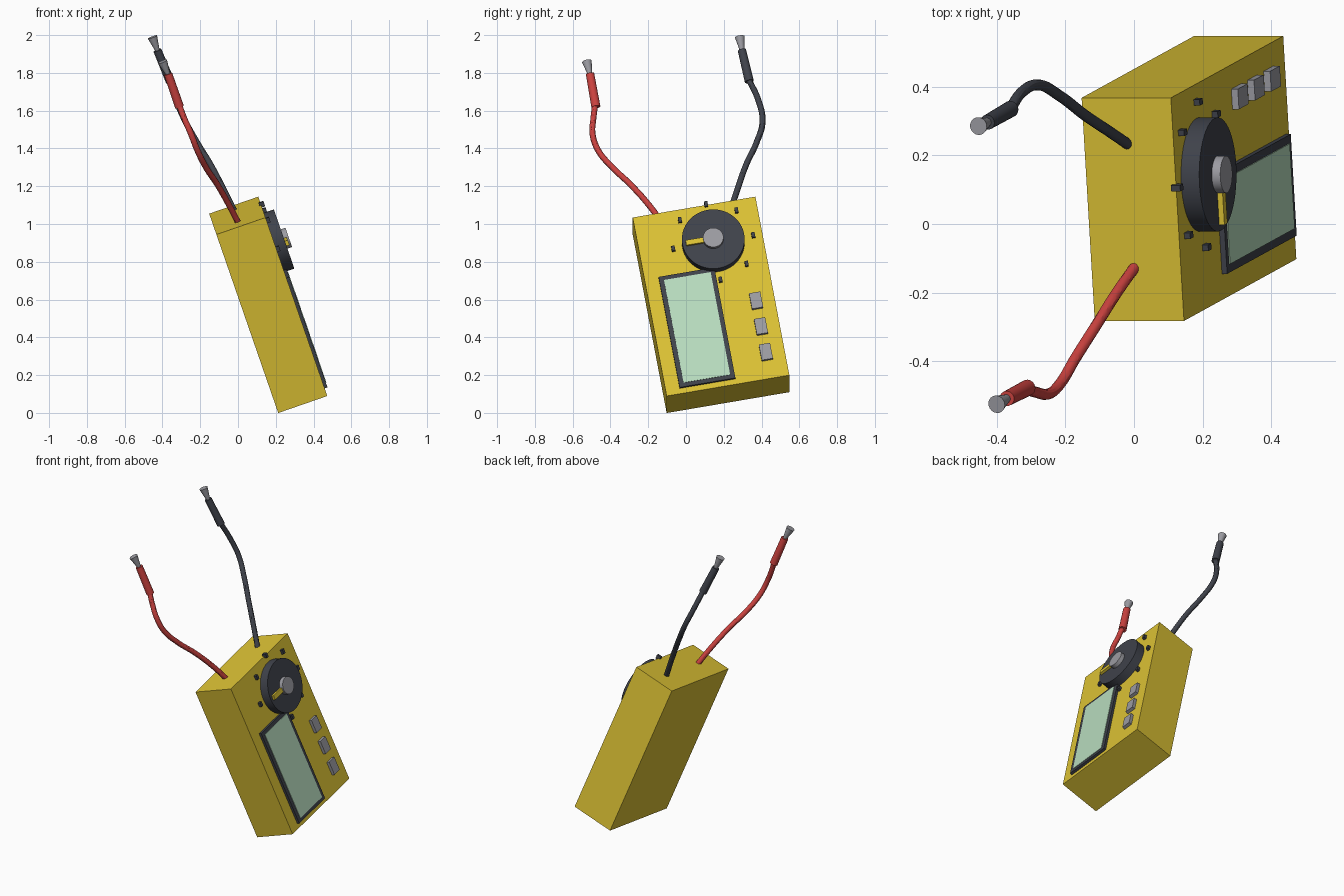
import bpy, math
from mathutils import Matrix, Vector

if "Cube" in bpy.data.objects:
    bpy.data.objects.remove(bpy.data.objects["Cube"], do_unlink=True)


def material(name, rgb):
    m = bpy.data.materials.new(name)
    m.use_nodes = True
    m.diffuse_color = (*rgb, 1)
    m.node_tree.nodes["Principled BSDF"].inputs["Base Color"].default_value = (*rgb, 1)
    return m


YELLOW = material("yellow_plastic", (0.72, 0.54, 0.035))
DARK = material("dark_plastic", (0.05, 0.055, 0.07))
GREEN = material("pale_green_screen", (0.48, 0.72, 0.52))
GREY = material("grey_metal", (0.33, 0.33, 0.36))
RED = material("red_rubber", (0.60, 0.055, 0.05))

# Leaning frame of the case: local x across, y up the face, z out of the face
tilt, roll = math.radians(19.1), math.radians(10.2)
out = Vector((math.cos(tilt), 0, math.sin(tilt)))
up0 = Vector((-math.sin(tilt), 0, math.cos(tilt)))
side0 = Vector((0, 1, 0))
across = side0 * math.cos(roll) + up0 * math.sin(roll)
up = up0 * math.cos(roll) - side0 * math.sin(roll)
FRAME = Matrix((across, up, out)).transposed().to_4x4()
FRAME.translation = (0.29, 0.1325, 0.617)


def finish(name, mat):
    ob = bpy.context.object
    ob.name = name
    ob.data.materials.append(mat)
    return ob


def box(name, mat, x0, x1, y0, y1, z0, z1):
    """Box on the case face, given by its local limits."""
    bpy.ops.mesh.primitive_cube_add(size=1)
    ob = finish(name, mat)
    ob.data.transform(Matrix.Diagonal((x1 - x0, y1 - y0, z1 - z0, 1)))
    ob.matrix_world = FRAME @ Matrix.Translation(
        ((x0 + x1) / 2, (y0 + y1) / 2, (z0 + z1) / 2))
    return ob


def disc(name, mat, x, y, radius, z0, z1):
    """Round part standing on the case face."""
    bpy.ops.mesh.primitive_cylinder_add(vertices=48, radius=radius, depth=z1 - z0)
    ob = finish(name, mat)
    bpy.ops.object.shade_smooth_by_angle()
    ob.matrix_world = FRAME @ Matrix.Translation((x, y, (z0 + z1) / 2))


def taper(name, mat, start, end, r0, r1):
    """Straight tapered rod between two points."""
    a, b = Vector(start), Vector(end)
    bpy.ops.mesh.primitive_cone_add(vertices=24, radius1=r0, radius2=r1, depth=(b - a).length)
    ob = finish(name, mat)
    bpy.ops.object.shade_smooth_by_angle()
    ob.matrix_world = Matrix.Translation((a + b) / 2) @ \
        (b - a).to_track_quat('Z', 'Y').to_matrix().to_4x4()


def cable(name, mat, points):
    """Round flexible lead through the points."""
    cu = bpy.data.curves.new(name, 'CURVE')
    cu.dimensions = '3D'
    cu.bevel_depth = 0.016
    cu.bevel_resolution = 4
    cu.use_fill_caps = True
    sp = cu.splines.new('BEZIER')
    sp.bezier_points.add(len(points) - 1)
    for bp, p in zip(sp.bezier_points, points):
        bp.co = p
        bp.handle_left_type = bp.handle_right_type = 'AUTO'
    ob = bpy.data.objects.new(name, cu)
    bpy.context.collection.objects.link(ob)
    bpy.ops.object.select_all(action='DESELECT')
    ob.select_set(True)
    bpy.context.view_layer.objects.active = ob
    bpy.ops.object.convert(target='MESH')
    finish(name, mat)
    bpy.ops.object.shade_smooth_by_angle()


# Case
box("case", YELLOW, -0.33, 0.33, -0.508, 0.508, -0.275, 0)

# Display
box("display_frame", DARK, -0.255, 0.045, -0.478, 0.151, -0.01, 0.016)
box("display_screen", GREEN, -0.23, 0.021, -0.456, 0.128, 0.012, 0.019)

# Selector dial with hub and pointer
DX, DY = 0.065, 0.295
disc("dial", DARK, DX, DY, 0.166, -0.01, 0.056)
disc("dial_hub", GREY, DX, DY, 0.054, 0.05, 0.082)
box("dial_pointer", YELLOW, DX - 0.147, DX, DY - 0.014, DY + 0.014, 0.05, 0.072)

# Position marks around the dial, none beside the display corner
for i in range(-2, 5):
    angle = math.radians(45 * i)
    x, y = DX + 0.215 * math.cos(angle), DY + 0.215 * math.sin(angle)
    box("dial_mark", DARK, x - 0.009, x + 0.009, y - 0.014, y + 0.014, -0.01, 0.018)

# Push buttons
for i in range(3):
    y = -0.07 - 0.146 * i
    box("button", GREY, 0.2, 0.26, y - 0.044, y + 0.044, -0.01, 0.02)

# Test leads
cable("red_cable", RED, [
    (0.01, -0.115, 0.99), (-0.05, -0.20, 1.105), (-0.11, -0.295, 1.21),
    (-0.17, -0.39, 1.30), (-0.215, -0.465, 1.39), (-0.25, -0.495, 1.48),
    (-0.285, -0.49, 1.56), (-0.315, -0.48, 1.64)])
taper("red_probe_grip", RED, (-0.31, -0.477, 1.62), (-0.37, -0.508, 1.795), 0.024, 0.022)
taper("red_probe_tip", GREY, (-0.367, -0.506, 1.785), (-0.40, -0.525, 1.86), 0.01, 0.026)

cable("black_cable", DARK, [
    (0.0, 0.22, 1.03), (-0.07, 0.268, 1.17), (-0.143, 0.317, 1.31),
    (-0.216, 0.373, 1.43), (-0.277, 0.405, 1.54), (-0.325, 0.385, 1.65),
    (-0.363, 0.33, 1.77)])
taper("black_probe_grip", DARK, (-0.359, 0.335, 1.755), (-0.427, 0.296, 1.92), 0.024, 0.022)
taper("black_probe_tip", GREY, (-0.423, 0.298, 1.91), (-0.453, 0.285, 1.99), 0.01, 0.026)
